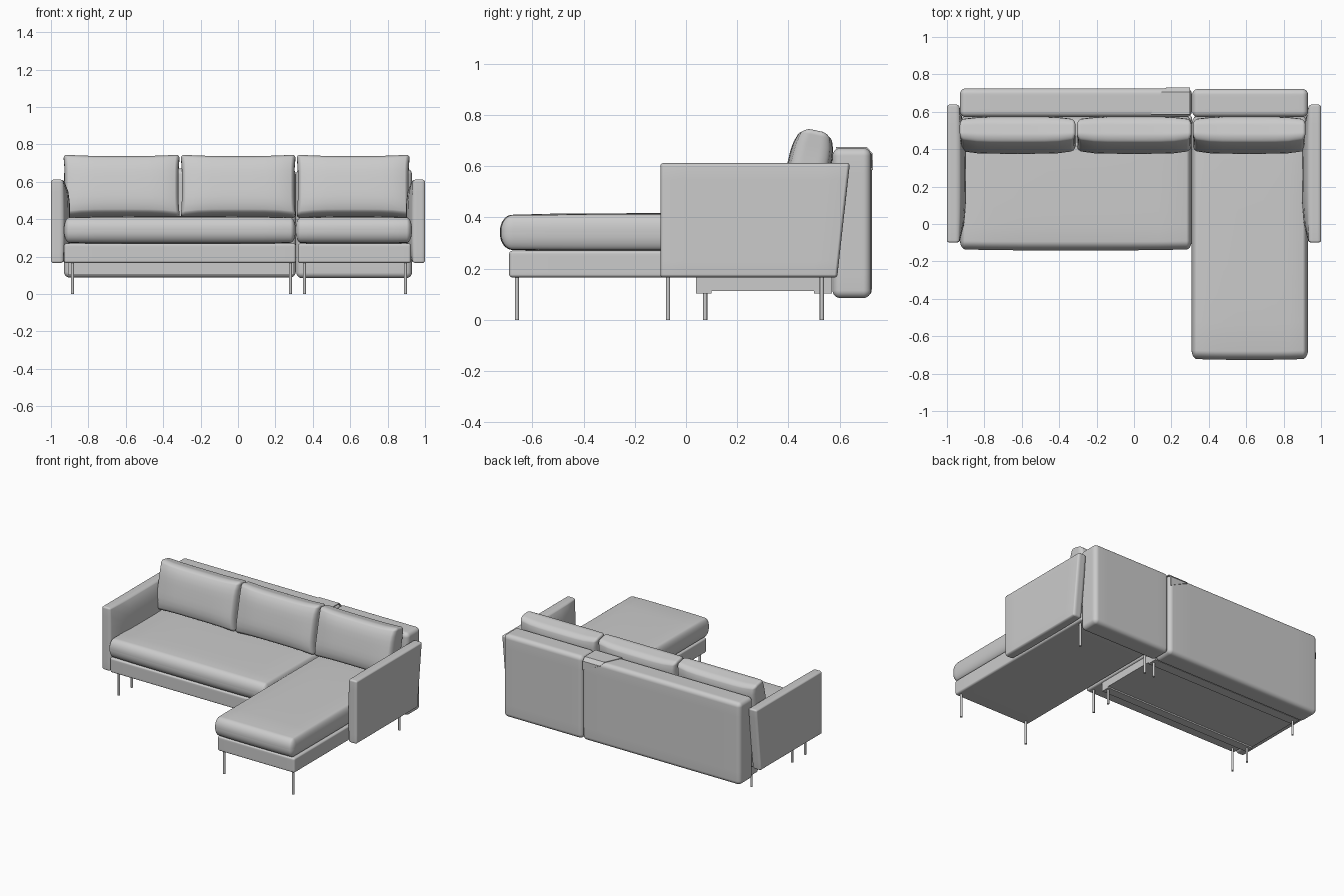
import bpy, bmesh, math
from mathutils import Vector

if "Cube" in bpy.data.objects:
    bpy.data.objects.remove(bpy.data.objects["Cube"])

N, K = 16, 4  # grid steps per side, steps inside each rounded corner


def soft_box(name, lo, hi, r, deform=None):
    """Gridded box with rounded corners; deform(p, q) shapes it, q in -1..1."""
    lo, hi, r = Vector(lo), Vector(hi), Vector(r)
    mid, half = (lo + hi) / 2, (hi - lo) / 2
    bm = bmesh.new()
    bmesh.ops.create_cube(bm, size=2)
    bmesh.ops.subdivide_edges(bm, edges=bm.edges[:], cuts=N - 1, use_grid_fill=True)
    for v in bm.verts:
        inner, d = Vector(), Vector()
        for a in range(3):
            steps = round(abs(v.co[a]) * N / 2)
            s = 1 if v.co[a] >= 0 else -1
            flat = N // 2 - K
            inner[a] = s * (half[a] - r[a]) * min(steps / flat, 1)
            d[a] = s * math.tan(math.pi / 4 * max(steps - flat, 0) / K)
        d.normalize()
        p = Vector([inner[a] + d[a] * r[a] for a in range(3)])
        q = Vector([p[a] / half[a] for a in range(3)])
        p += mid
        v.co = deform(p, q) if deform else p
    bmesh.ops.recalc_face_normals(bm, faces=bm.faces[:])
    return finish(name, bm, True)


def finish(name, bm, smooth=False):
    me = bpy.data.meshes.new(name)
    bm.to_mesh(me)
    bm.free()
    for f in me.polygons:
        f.use_smooth = smooth
    ob = bpy.data.objects.new(name, me)
    bpy.context.collection.objects.link(ob)
    return ob


def box(name, lo, hi):
    bm = bmesh.new()
    bmesh.ops.create_cube(bm, size=1)
    for v in bm.verts:
        v.co = [(lo[a] + hi[a]) / 2 + v.co[a] * (hi[a] - lo[a]) for a in range(3)]
    return finish(name, bm)


def leg(name, x, y):
    bm = bmesh.new()
    bmesh.ops.create_cone(bm, cap_ends=True, segments=16, radius1=.008, radius2=.008, depth=.17)
    bmesh.ops.translate(bm, verts=bm.verts[:], vec=(x, y, .085))
    ob = finish(name, bm, True)
    ob.data.set_sharp_from_angle(angle=math.radians(40))


# upholstered bases
soft_box("sofa_base", (-.93, -.11, .165), (.31, .58, .27), (.015, .015, .012))
soft_box("chaise_base", (.32, -.69, .165), (.925, .58, .27), (.015, .015, .012))


# seat cushions with a slight crown
def crown(p, q):
    p.z += .008 * q.z * (1 - q.x ** 4) * (1 - q.y ** 4)
    p.y -= .006 * max(-q.y, 0) ** 3 * (1 - q.x ** 4)
    return p


soft_box("sofa_seat_cushion", (-.93, -.135, .275), (.308, .575, .408), (.028, .045, .06), crown)
soft_box("chaise_seat_cushion", (.308, -.72, .275), (.93, .575, .408), (.028, .045, .06), crown)

# backrest panels
soft_box("sofa_backrest", (-.93, .572, .088), (.309, .725, .67), (.03, .03, .03))
soft_box("chaise_backrest", (.312, .572, .085), (.93, .722, .67), (.03, .03, .03))

# fabric flap folded over the corner of the sofa backrest
bm = bmesh.new()
vs = [bm.verts.new(c) for c in [(.09, .585, .671), (.30, .585, .671), (.30, .705, .671),
                                (.145, .705, .671), (.30, .726, .648), (.165, .726, .648),
                                (.30, .726, .585)]]
for f in [(0, 1, 2, 3), (3, 2, 4, 5), (5, 4, 6)]:
    bm.faces.new([vs[i] for i in f])
bmesh.ops.recalc_face_normals(bm, faces=bm.faces[:])
flap = finish("backrest_flap", bm)
sol = flap.modifiers.new("thickness", "SOLIDIFY")
sol.thickness, sol.offset = .006, 0

# armrests: slanted rear edge, padded inner face
for side, label in ((-1, "left"), (1, "right")):
    def arm_shape(p, q, side=side):
        p.y += .05 * (q.z - 1) / 2 * (q.y + 1) / 2
        inward = max(-side * q.x, 0)
        p.x -= side * .037 * inward * (1 - q.y ** 4) * (1 - q.z ** 4)
        return p
    xs = sorted((side * 1.0, side * .935))
    soft_box(label + "_armrest", (xs[0], -.1, .165), (xs[1], .64, .612), (.02, .012, .012), arm_shape)


# loose back pillows: plump middle, pulled-out corners, leaning back
def pillow(p, q):
    fx, fz = 1 - q.x ** 4, 1 - q.z ** 4
    p.y += q.y * .03 * (fz * .7 + fx * fz * .3) - q.y * .012 * q.x ** 6
    p.z -= .010 * q.z * (1 - q.x ** 4)
    p.x -= .008 * q.x ** 3 * (1 - q.z ** 4)
    y, z = p.y - .475, p.z - .575
    t = math.radians(12)
    p.y = .475 + y * math.cos(t) + z * math.sin(t)
    p.z = .575 + z * math.cos(t) - y * math.sin(t)
    return p


for i, (x0, x1) in enumerate(((-.935, -.31), (-.308, .31), (.312, .92))):
    soft_box(f"back_pillow_{i + 1}", (x0, .42, .405), (x1, .53, .745), (.022, .03, .022), pillow)

# frame tucked under the sofa
box("under_frame", (-.91, .06, .112), (.30, .57, .166))
box("under_rail_front", (-.91, .04, .102), (.30, .10, .166))
box("under_rail_rear", (-.91, .50, .102), (.30, .57, .166))

# thin metal legs
for x in (.355, .895):
    for y in (-.66, .53):
        leg("chaise_leg", x, y)
for x in (-.885, .28):
    for y in (-.07, .075, .53):
        leg("sofa_leg", x, y)
